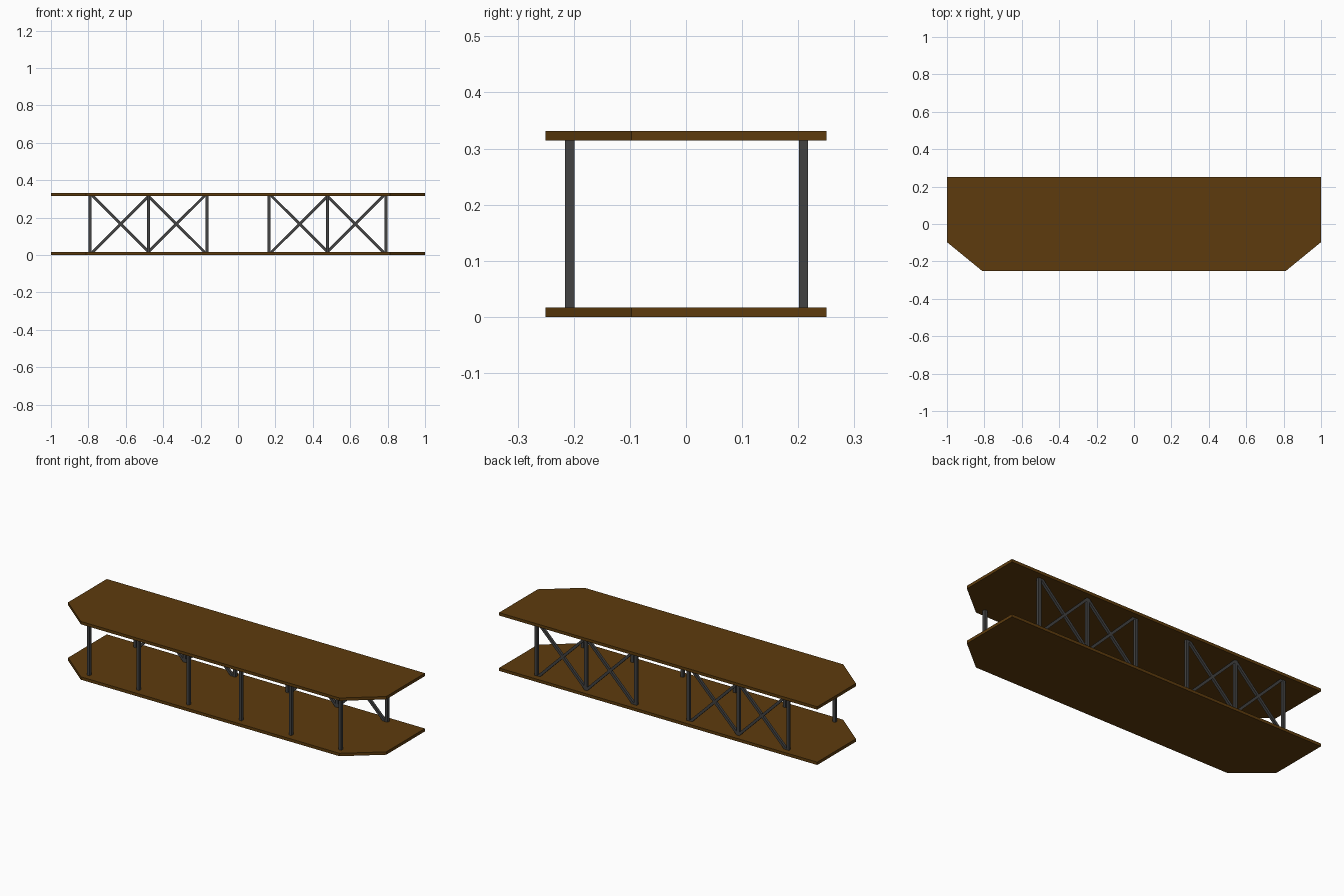
import bpy, bmesh, math
from mathutils import Matrix, Vector

if "Cube" in bpy.data.objects:
    bpy.data.objects.remove(bpy.data.objects["Cube"])


def material(name, rgb):
    m = bpy.data.materials.new(name)
    m.diffuse_color = (*rgb, 1)
    m.use_nodes = True
    m.node_tree.nodes["Principled BSDF"].inputs["Base Color"].default_value = m.diffuse_color
    return m


wood = material("brown_wood", (0.11, 0.044, 0.004))
metal = material("dark_grey_metal", (0.055, 0.055, 0.055))

T = 0.0165       # plank thickness
TOP = 0.331      # overall height


def finish(bm, name, mat):
    bmesh.ops.recalc_face_normals(bm, faces=bm.faces)
    me = bpy.data.meshes.new(name)
    bm.to_mesh(me)
    bm.free()
    me.materials.append(mat)
    ob = bpy.data.objects.new(name, me)
    bpy.context.collection.objects.link(ob)
    return ob


def plank(name, z):
    outline = [(-1, 0.25), (-1, -0.097), (-0.813, -0.25),
               (0.813, -0.25), (1, -0.097), (1, 0.25)]
    bm = bmesh.new()
    face = bm.faces.new([bm.verts.new((x, y, z)) for x, y in outline])
    ext = bmesh.ops.extrude_face_region(bm, geom=[face])
    top = [v for v in ext["geom"] if isinstance(v, bmesh.types.BMVert)]
    bmesh.ops.translate(bm, verts=top, vec=(0, 0, T))
    finish(bm, name, wood)


def bar(name, a, b, w):
    # square bar from a to b, both in the same xz plane
    a, b = Vector(a), Vector(b)
    d = b - a
    bm = bmesh.new()
    bmesh.ops.create_cube(bm, size=1)
    mat = (Matrix.Translation((a + b) / 2)
           @ Matrix.Rotation(math.atan2(d.x, d.z), 4, 'Y')
           @ Matrix.Diagonal((w, w, d.length, 1)))
    bmesh.ops.transform(bm, matrix=mat, verts=bm.verts)
    finish(bm, name, metal)


# Two wing planks with clipped front corners
plank("lower_plank", 0)
plank("upper_plank", TOP - T)

lo, hi = T - 0.002, TOP - T + 0.002
for side, label in ((-1, "left"), (1, "right")):
    # Upright posts, front and back rows
    for i, x in enumerate((0.165, 0.479, 0.791)):
        bar(f"{label}_front_post_{i}", (side * x, -0.207, lo), (side * x, -0.207, hi), 0.0165)
        bar(f"{label}_back_post_{i}", (side * x, 0.2095, lo), (side * x, 0.2095, hi), 0.0165)
    # Crossed braces in the back row
    for i, (x0, x1) in enumerate(((0.178, 0.481), (0.475, 0.778))):
        bar(f"{label}_brace_{i}_rising", (side * x0, 0.209, lo), (side * x1, 0.209, hi), 0.0145)
        bar(f"{label}_brace_{i}_falling", (side * x0, 0.209, hi), (side * x1, 0.209, lo), 0.0145)
